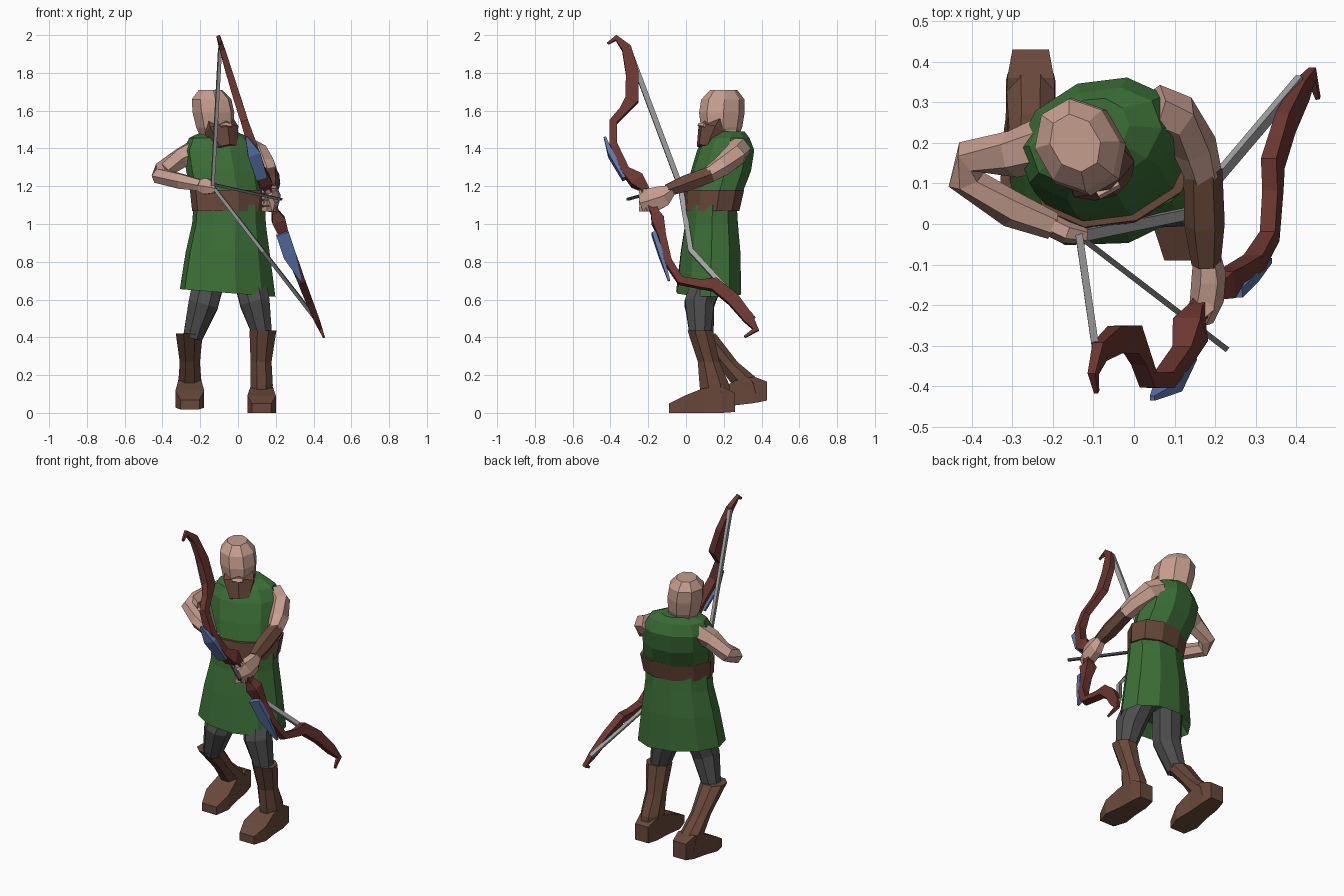
import bpy, bmesh
from math import cos, sin, pi, sqrt, radians
from mathutils import Vector


def material(name, r, g, b):
    m = bpy.data.materials.new(name)
    m.diffuse_color = (r, g, b, 1)
    return m


GREEN = material("green_cloth", .045, .16, .038)
SKIN = material("skin", .56, .34, .27)
LEATHER = material("leather", .14, .065, .042)
WOOD = material("red_wood", .15, .038, .03)
GREY = material("grey_cloth", .075, .075, .078)
BLUE = material("blue_trim", .11, .19, .43)
CORD = material("cord", .36, .36, .36)
DARK = material("dark_shaft", .07, .07, .07)


def loft(name, rows, mat, ref=(1, 0, 0), sides=6, axis=None):
    """Skin sections (x, y, z, half size along ref, half size across it)."""
    bm = bmesh.new()
    rings = []
    pts = [Vector(r[:3]) for r in rows]
    grow = sqrt(2) if sides == 4 else 1
    for i, r in enumerate(rows):
        if axis:
            t = Vector(axis)
        else:
            a, b = pts[max(i - 1, 0)], pts[min(i + 1, len(pts) - 1)]
            t = (pts[i] - a).normalized() + (b - pts[i]).normalized()
        t.normalize()
        v = t.cross(Vector(ref)).normalized()
        u = v.cross(t)
        ra, rb = r[3], r[-1]
        ring = []
        for k in range(sides):
            w = 2 * pi * (k + .5) / sides
            ring.append(bm.verts.new(pts[i] + (u * ra * cos(w) + v * rb * sin(w)) * grow))
        rings.append(ring)
    for p, q in zip(rings, rings[1:]):
        for k in range(sides):
            n = (k + 1) % sides
            bm.faces.new((p[k], p[n], q[n], q[k]))
    bm.faces.new(rings[0][::-1])
    bm.faces.new(rings[-1])
    bmesh.ops.recalc_face_normals(bm, faces=bm.faces)
    me = bpy.data.meshes.new(name)
    bm.to_mesh(me)
    bm.free()
    me.materials.append(mat)
    ob = bpy.data.objects.new(name, me)
    bpy.context.collection.objects.link(ob)
    return ob


UP = (0, 0, 1)
TURN = (cos(radians(20)), sin(radians(20)), 0)
FACE = (cos(radians(30)), sin(radians(30)), 0)

# Tunic: hollow skirt, belt and chest
skirt = loft("skirt", [(-.055, .12, .72, .2, .13), (-.055, .12, .635, .26, .172),
                       (-.055, .13, .85, .228, .16), (-.048, .135, 1.0, .2, .142),
                       (-.045, .135, 1.1, .195, .135)], GREEN, (1, .25, 0), 10, UP)
for v in skirt.data.vertices:  # hem dips towards the bow side
    if v.co.z < .65:
        v.co.z -= .08 * (v.co.x + .055)
loft("belt", [(-.045, .135, 1.07, .205, .14), (-.045, .15, 1.18, .217, .15)],
     LEATHER, TURN, 10, UP)
loft("chest", [(-.05, .15, 1.16, .2, .14), (-.075, .185, 1.28, .205, .155),
               (-.09, .21, 1.39, .205, .145), (-.095, .215, 1.455, .17, .115),
               (-.1, .235, 1.49, .09, .075)], GREEN, TURN, 10, UP)

# Head, neck and beard
loft("neck", [(-.1, .23, 1.42, .07), (-.115, .2, 1.54, .065)], SKIN, FACE, 8)
loft("head", [(-.115, .19, 1.44, .07, .08), (-.122, .188, 1.51, .097, .113),
              (-.13, .19, 1.59, .108, .125), (-.14, .195, 1.66, .103, .118),
              (-.145, .2, 1.71, .06, .075)], SKIN, FACE, 8, UP)
loft("beard", [(-.108, .17, 1.57, .085, .035), (-.088, .137, 1.5, .1, .07),
               (-.06, .1, 1.405, .062, .038)], LEATHER, FACE, 6)
loft("lip", [(-.07, .098, 1.525, .03, .02), (-.066, .09, 1.51, .03, .02)],
     SKIN, FACE, 4)

# Legs: leggings, boot shafts and feet
loft("front_legging", [(.05, .14, .76, .09), (.09, .07, .58, .085),
                       (.13, .075, .41, .055, .06)], GREY, sides=8)
loft("back_legging", [(-.14, .13, .76, .09), (-.185, .07, .57, .085),
                      (-.24, .09, .4, .055, .06)], GREY, sides=8)
loft("front_boot_shaft", [(.132, .075, .435, .077, .072), (.122, .12, .27, .06, .062),
                          (.125, .15, .15, .064, .085), (.125, .16, .05, .062, .085)],
     LEATHER, axis=UP, sides=8)
loft("back_boot_shaft", [(-.258, .09, .42, .077, .072), (-.255, .215, .27, .058, .062),
                         (-.255, .32, .16, .066, .09), (-.255, .34, .1, .062, .08)],
     LEATHER, axis=UP, sides=8)
foot = [(.17, .055, .05, .045), (.1, .07, .07, .058), (0, .065, .065, .062),
        (-.1, .045, .045, .076), (-.18, .025, .025, .05)]
loft("front_foot", [(.125, .09 + y, z, h, w) for y, z, h, w in foot],
     LEATHER, UP, 4, (0, -1, 0))
loft("back_foot", [(-.255, .26 + y, z + .04 + y * .12, h, w) for y, z, h, w in foot],
     LEATHER, UP, 4, (0, -1, 0))

# Bow arm with bracer
loft("bow_upper_arm", [(.045, .28, 1.40, .066), (.105, .262, 1.37, .062),
                       (.15, .19, 1.305, .056), (.172, .12, 1.26, .046)], SKIN, UP)
loft("bracer", [(.17, .135, 1.265, .048), (.174, 0, 1.215, .05),
                (.178, -.1, 1.178, .036)], LEATHER, UP)
loft("bow_hand", [(.18, -.08, 1.18, .034), (.185, -.12, 1.15, .065, .042),
                  (.18, -.185, 1.125, .075, .042), (.165, -.235, 1.11, .05, .032)], SKIN, UP)
for i in range(4):
    z = 1.175 - i * .032
    loft(f"bow_finger_{i + 1}", [(.19, -.2, z, .014), (.155, -.235, z, .014),
                                 (.135, -.2, z, .011)], SKIN, UP, 4)

# Draw arm
loft("draw_arm", [(-.21, .2, 1.39, .07), (-.3, .172, 1.35, .058), (-.4, .165, 1.285, .048),
                  (-.415, .11, 1.255, .046), (-.3, .035, 1.225, .045),
                  (-.2, -.005, 1.205, .034)], SKIN, UP)
loft("draw_hand", [(-.21, 0, 1.205, .034, .028), (-.17, -.02, 1.2, .05, .028),
                   (-.12, -.03, 1.19, .03, .02)], SKIN, UP)

# Recurved bow: side profile (y, z, half thickness, half depth) on a slight bend in x
NORMAL = (.94, 0, .33)
profile = [(-.415, 1.955, .005, .006), (-.37, 1.985, .01, .014),
           (-.315, 1.93, .014, .026), (-.285, 1.8, .018, .034),
           (-.285, 1.66, .02, .036), (-.33, 1.6, .02, .022),
           (-.385, 1.54, .02, .02), (-.385, 1.42, .025, .02),
           (-.32, 1.28, .025, .022), (-.26, 1.23, .036, .04),
           (-.22, 1.19, .02, .022), (-.165, 1.06, .02, .022),
           (-.15, 1.02, .036, .034), (-.125, .93, .025, .02),
           (-.095, .8, .025, .02), (-.03, .7, .02, .02),
           (.08, .68, .02, .022), (.15, .68, .02, .034),
           (.25, .6, .018, .034), (.33, .5, .015, .028),
           (.37, .44, .01, .016), (.31, .402, .005, .006)]
loft("bow", [(.57 - .35 * z + .025 * ((z - 1.2) / .8) ** 2, y, z, a, b)
             for y, z, a, b in profile], WOOD, NORMAL, 4)
loft("upper_bow_trim", [(.045, -.43, 1.46, .006), (.085, -.4, 1.37, .034, .014),
                        (.125, -.325, 1.24, .03, .012)], BLUE, NORMAL, 4)
loft("lower_bow_trim", [(.235, -.17, .95, .034, .012), (.275, -.13, .83, .034, .012),
                        (.335, -.09, .7, .006)], BLUE, NORMAL, 4)

# Drawn string and arrow
nock = (-.135, -.03, 1.2)
for name, path in (("upper_string", [(-.095, -.305, 1.93), nock]),
                   ("lower_string", [nock, (.13, .025, .86), (.41, .355, .5)])):
    loft(name, [(*p, .009, .014) for p in path], CORD, NORMAL, 4)
loft("arrow", [(-.135, -.03, 1.21, .007), (.23, -.31, 1.13, .007)], DARK, UP, 4)
